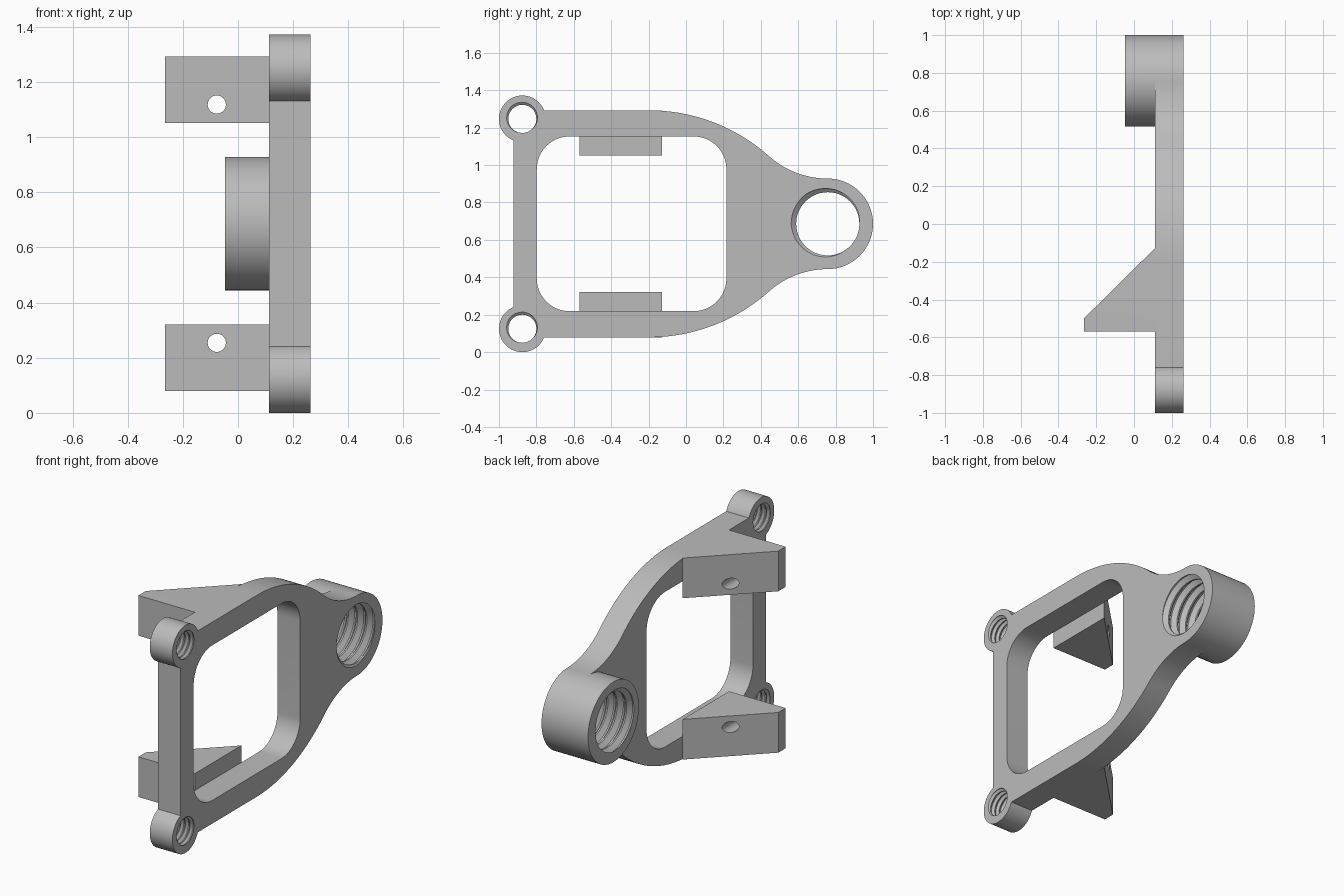
import bpy, bmesh, math
from mathutils import Vector

if "Cube" in bpy.data.objects:
    bpy.data.objects.remove(bpy.data.objects["Cube"], do_unlink=True)

grey = bpy.data.materials.new("plain grey")
grey.use_nodes = True
grey.diffuse_color = (0.5, 0.5, 0.5, 1)
grey.node_tree.nodes["Principled BSDF"].inputs["Base Color"].default_value = (0.5, 0.5, 0.5, 1)

BACK, FACE = 0.112, 0.263          # plate thickness along x
MID = 0.686                        # height of the symmetry plane
TOP = 0.607                        # half height of the plate
BOSS_Y, BOSS_R, BOSS_BACK = 0.758, 0.242, -0.047
EAR_Y, EAR_Z, EAR_R = -0.875, 0.561, 0.125


def finish(name, bm):
    bmesh.ops.recalc_face_normals(bm, faces=bm.faces)
    mesh = bpy.data.meshes.new(name)
    bm.to_mesh(mesh)
    bm.free()
    mesh.materials.append(grey)
    obj = bpy.data.objects.new(name, mesh)
    bpy.context.collection.objects.link(obj)
    return obj


def prism(name, outline, place, lo, hi):
    """Extrude a 2D outline; place(u, v, depth) gives the 3D point."""
    bm = bmesh.new()
    face = bm.faces.new([bm.verts.new(place(u, v, lo)) for u, v in outline])
    new = bmesh.ops.extrude_face_region(bm, geom=[face])["geom"]
    shift = Vector(place(0, 0, hi)) - Vector(place(0, 0, lo))
    bmesh.ops.translate(bm, vec=shift, verts=[g for g in new if isinstance(g, bmesh.types.BMVert)])
    return finish(name, bm)


def along_x(u, v, d):
    return (d, u, MID + v)


def along_y(u, v, d):
    return (u, d, MID + v)


def along_z(u, v, d):
    return (u, v, MID + d)


def arc(cu, cv, r, start, end, steps):
    angles = [math.radians(start + (end - start) * i / steps) for i in range(steps + 1)]
    return [(cu + r * math.cos(a), cv + r * math.sin(a)) for a in angles]


def circle(cu, cv, r, n=64):
    return arc(cu, cv, r, 0, 360, n)[:-1]


def thread_cutter(name, y, z, minor, major, pitch, lo, hi, n=48):
    """Solid screw: rows follow the helix, last column joins a row one turn on."""
    profile = [(0.0, minor), (0.15, minor), (0.5, major), (0.65, major)]
    per = len(profile)
    turns = math.ceil((hi - lo) / pitch) + 3
    rows = turns * per
    bm = bmesh.new()
    grid = []
    for k in range(rows + 1):
        offset, r = profile[k % per]
        base = lo - 2 * pitch + (k // per + offset) * pitch
        row = []
        for j in range(n + 1):
            a = math.tau * j / n
            row.append(bm.verts.new((base + pitch * j / n, y + r * math.cos(a),
                                     MID + z + r * math.sin(a))))
        grid.append(row)
    for k in range(rows):
        for j in range(n):
            bm.faces.new((grid[k][j], grid[k][j + 1], grid[k + 1][j + 1], grid[k + 1][j]))
    bmesh.ops.remove_doubles(bm, verts=bm.verts, dist=1e-5)
    # close both spiral ends with a fan to the axis
    rims = [e for e in bm.edges if e.is_boundary]
    middle = (lo + hi) / 2
    ends = {-1: bm.verts.new((lo - 2 * pitch, y, MID + z)),
            1: bm.verts.new((lo + (turns - 1) * pitch, y, MID + z))}
    for e in rims:
        side = 1 if e.verts[0].co.x > middle else -1
        bm.faces.new((e.verts[0], e.verts[1], ends[side]))
    return finish(name, bm)


def combine(target, tool, operation):
    mod = target.modifiers.new(operation.lower(), "BOOLEAN")
    mod.operation, mod.object, mod.solver = operation, tool, "EXACT"
    bpy.context.view_layer.objects.active = target
    bpy.ops.object.modifier_apply(modifier=mod.name)
    bpy.data.objects.remove(tool, do_unlink=True)


# Plate outline: flat edge, S-curve of two tangent arcs, then the round nose
run, drop = BOSS_Y + 0.2, TOP - BOSS_R
bend = 2 * math.atan2(drop, run)
total = run / math.sin(bend)
r_out = total * 0.672
r_in = total - r_out
deg = math.degrees(bend)
upper = [(-0.921, TOP)]
upper += arc(-0.2, TOP - r_out, r_out, 90, 90 - deg, 24)
upper += arc(BOSS_Y, BOSS_R + r_in, r_in, 270 - deg, 270, 16)[1:]
nose = arc(BOSS_Y, 0, BOSS_R, 90, -90, 32)[1:-1]
lower = [(u, -v) for u, v in reversed(upper)]
bracket = prism("bracket", upper + nose + lower, along_x, BACK, FACE)

# Rounded window through the plate
w0, w1, wh, wr = -0.798, 0.216, 0.467, 0.175
window = []
for cu, cv, start in ((w1 - wr, wh - wr, 0), (w0 + wr, wh - wr, 90),
                      (w0 + wr, wr - wh, 180), (w1 - wr, wr - wh, 270)):
    window += arc(cu, cv, wr, start, start + 90, 14)
combine(bracket, prism("window_cutter", window, along_x, BACK - 0.1, FACE + 0.1), "DIFFERENCE")

# Nose boss reaching out behind the plate
boss = prism("boss", circle(BOSS_Y, 0, BOSS_R), along_x, BOSS_BACK, FACE)
combine(bracket, boss, "UNION")

# Corner ears and wedge lugs, mirrored above and below the middle
wedge = [(BACK, -0.127), (-0.265, -0.50), (-0.265, -0.57), (BACK, -0.57)]
for side in (1, -1):
    ear = prism("ear", circle(EAR_Y, side * EAR_Z, EAR_R), along_x, BACK, FACE)
    combine(bracket, ear, "UNION")
    lug = prism("lug", wedge, along_z, side * 0.365, side * TOP)
    pin = prism("pin_cutter", circle(-0.077, side * 0.432, 0.033, 32), along_y, -0.8, 0.1)
    combine(lug, pin, "DIFFERENCE")
    combine(bracket, lug, "UNION")

# Threaded holes
for side in (1, -1):
    cutter = thread_cutter("ear_thread", EAR_Y, side * EAR_Z, 0.075, 0.089, 0.031, BACK, FACE, 40)
    combine(bracket, cutter, "DIFFERENCE")
combine(bracket, thread_cutter("boss_thread", BOSS_Y, 0, 0.169, 0.196, 0.062, BOSS_BACK, FACE),
        "DIFFERENCE")

# Smooth curved walls, keep hard edges
bpy.ops.object.select_all(action="DESELECT")
bracket.select_set(True)
bpy.context.view_layer.objects.active = bracket
bpy.ops.object.shade_smooth_by_angle(angle=math.radians(25))
